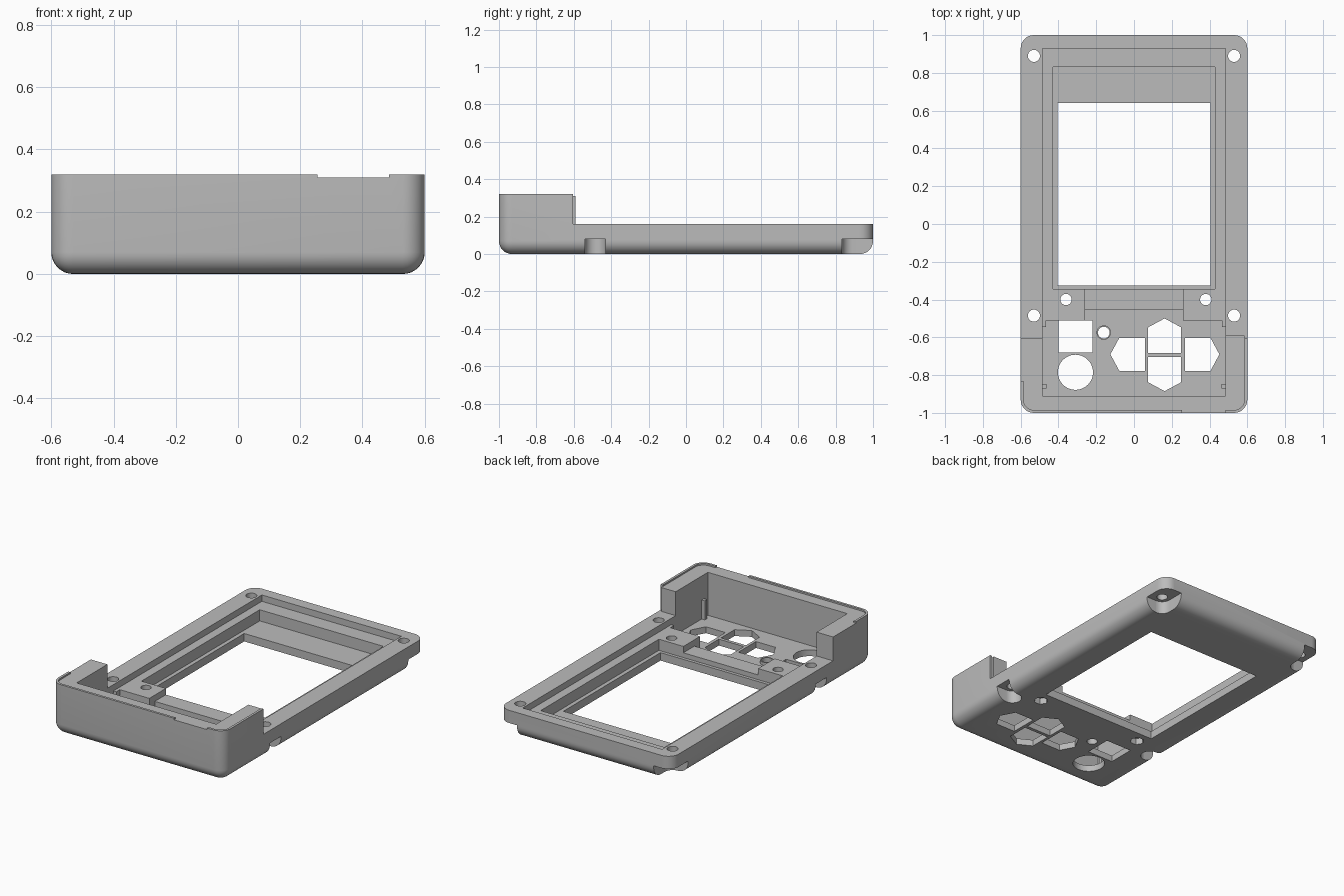
import bpy, bmesh, math

old = bpy.data.objects.get("Cube")
if old:
    bpy.data.objects.remove(old, do_unlink=True)

grey = bpy.data.materials.new("plain grey")
grey.use_nodes = True
grey.diffuse_color = (0.5, 0.5, 0.5, 1)
grey.node_tree.nodes["Principled BSDF"].inputs["Base Color"].default_value = (0.5, 0.5, 0.5, 1)


def prism(name, pts, z0, z1):
    """Extrude a flat outline from z0 up to z1."""
    bm = bmesh.new()
    face = bm.faces.new([bm.verts.new((x, y, z0)) for x, y in pts])
    top = bmesh.ops.extrude_face_region(bm, geom=[face])["geom"]
    for v in top:
        if isinstance(v, bmesh.types.BMVert):
            v.co.z = z1
    bmesh.ops.recalc_face_normals(bm, faces=bm.faces)
    mesh = bpy.data.meshes.new(name)
    bm.to_mesh(mesh)
    bm.free()
    ob = bpy.data.objects.new(name, mesh)
    bpy.context.collection.objects.link(ob)
    mesh.materials.append(grey)
    return ob


def box(name, x0, x1, y0, y1, z0, z1):
    return prism(name, [(x0, y0), (x1, y0), (x1, y1), (x0, y1)], z0, z1)


def disc(name, x, y, r, z0, z1, n=32):
    pts = [(x + r * math.cos(math.tau * i / n), y + r * math.sin(math.tau * i / n)) for i in range(n)]
    return prism(name, pts, z0, z1)


def round_edges(ob, r, bottom):
    """Round the upright edges and, if wanted, the bottom rim."""
    bm = bmesh.new()
    bm.from_mesh(ob.data)
    edges = []
    for e in bm.edges:
        a, b = (v.co for v in e.verts)
        low = max(a.z, b.z) < 0.001
        if abs(a.z - b.z) > 0.001 or (bottom and low):
            edges.append(e)
    bmesh.ops.bevel(bm, geom=edges, offset=r, segments=8, profile=0.5, affect="EDGES")
    bm.to_mesh(ob.data)
    bm.free()


def combine(target, tool, operation="DIFFERENCE"):
    mod = target.modifiers.new("cut", "BOOLEAN")
    mod.operation = operation
    mod.solver = "EXACT"
    mod.object = tool
    bpy.context.view_layer.objects.active = target
    bpy.ops.object.modifier_apply(modifier=mod.name)
    bpy.data.objects.remove(tool, do_unlink=True)


# Outer shell: low at the back, tall at the front
case = box("case_shell", -0.6, 0.6, -1, 1, 0, 0.32)
round_edges(case, 0.07, True)
combine(case, box("cut", -0.7, 0.7, -0.605, 1.1, 0.16, 0.5))

# Thin raised lip round the tall rim, with gaps
rim = box("cut", -0.585, 0.585, -0.985, -0.3, 0.31, 0.4)
round_edges(rim, 0.055, False)
combine(case, rim)
combine(case, box("cut", 0.255, 0.485, -1.1, -0.9, 0.31, 0.4))
combine(case, box("cut", -0.7, -0.57, -0.83, -0.5, 0.31, 0.4))

# Stepped cavity: ledge, screen pocket, window and button bay
combine(case, box("cut", -0.485, 0.485, -0.91, 0.93, 0.12, 0.5))
combine(case, box("cut", -0.43, 0.43, -0.345, 0.83, 0.05, 0.3))
combine(case, box("cut", -0.405, 0.405, -0.325, 0.64, -0.1, 0.3))
combine(case, box("cut", -0.485, 0.485, -0.91, -0.545, 0.04, 0.3))
combine(case, box("cut", -0.465, 0.465, -0.6, -0.51, 0.04, 0.3))
combine(case, box("cut", -0.26, 0.26, -0.53, -0.455, 0.04, 0.3))
combine(case, box("cut", -0.26, 0.26, -0.47, -0.33, 0.08, 0.3))

# Button openings
combine(case, box("cut", -0.4, -0.22, -0.68, -0.51, -0.1, 0.11))
combine(case, disc("cut", -0.31, -0.785, 0.093, -0.1, 0.11, 48))
arrow = [(-0.087, -0.09), (0.087, -0.09), (0.087, 0.045), (0, 0.092), (-0.087, 0.045)]
for cx, cy, turn in ((0.162, -0.592, 0), (-0.033, -0.69, 1), (0.162, -0.793, 2), (0.36, -0.69, 3)):
    c, s = math.cos(turn * math.pi / 2), math.sin(turn * math.pi / 2)
    pts = [(cx + c * x - s * y, cy + s * x + c * y) for x, y in arrow]
    combine(case, prism("cut", pts, -0.1, 0.11))

# Small collar and its hole
combine(case, disc("collar", -0.16, -0.575, 0.038, 0.02, 0.06), "UNION")
combine(case, disc("cut", -0.16, -0.575, 0.031, -0.1, 0.2))

# Inner screw holes with hexagonal nut pockets
for x in (-0.36, 0.38):
    combine(case, disc("cut", x, -0.4, 0.03, -0.1, 0.3))
    combine(case, disc("cut", x, -0.4, 0.042, -0.1, 0.04, 6))

# Outer screw holes with recesses open to the rounded edge
r = 0.055
for side in (-1, 1):
    for y in (-0.485, 0.89):
        x = side * 0.53
        combine(case, disc("cut", x, y, 0.032, -0.1, 0.3))
        combine(case, disc("cut", x, y, r, -0.1, 0.08))
        x0, x1 = sorted((x, side * 0.7))
        far = 1.1 if y > 0 else y + r
        combine(case, box("cut", x0, x1, y - r, far, -0.1, 0.08))
        if y > 0:
            x0, x1 = sorted((x - side * r, side * 0.7))
            combine(case, box("cut", x0, x1, y, 1.1, -0.1, 0.08))

# Thin tab on the end of one tall wall, and corner posts in the bay
parts = [case, box("wall_tab", 0.485, 0.585, -0.61, -0.59, 0.155, 0.31)]
for name, side in (("left_post", 1), ("right_post", -1)):
    x0, x1 = sorted((side * 0.463, side * 0.49))
    parts.append(box(name, x0, x1, -0.87, -0.848, 0.035, 0.16))

for ob in parts:
    bpy.ops.object.select_all(action="DESELECT")
    ob.select_set(True)
    bpy.context.view_layer.objects.active = ob
    bpy.ops.object.shade_smooth_by_angle(angle=math.radians(30))
